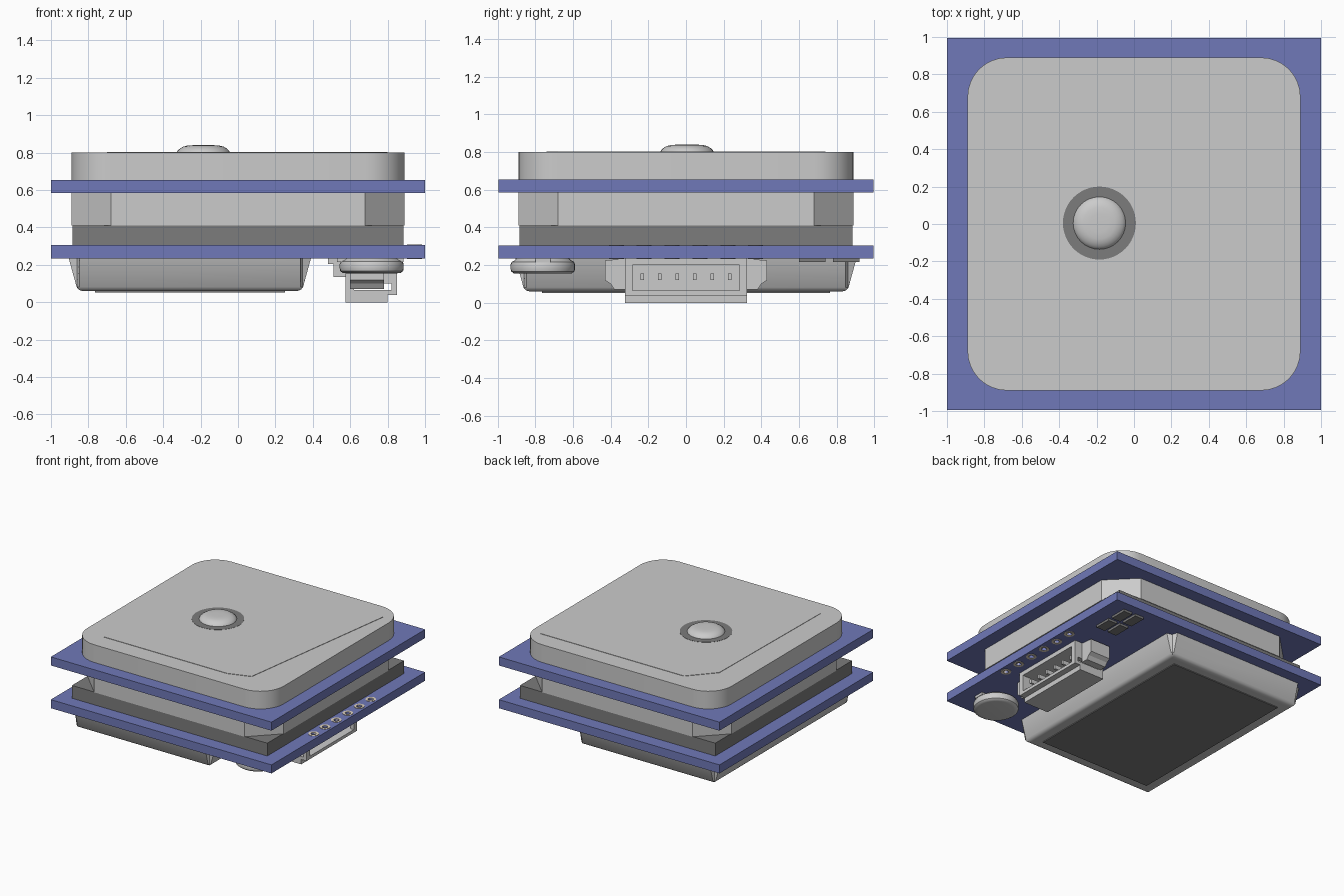
import bpy, bmesh, math

if "Cube" in bpy.data.objects:
    bpy.data.objects.remove(bpy.data.objects["Cube"])


def material(name, color):
    m = bpy.data.materials.new(name)
    m.diffuse_color = (*color, 1)
    m.use_nodes = True
    m.node_tree.nodes["Principled BSDF"].inputs["Base Color"].default_value = m.diffuse_color
    return m


BLUE = material("board_blue", (0.16, 0.19, 0.48))
DARK = material("dark_grey", (0.2, 0.2, 0.2))
BEIGE = material("pad_beige", (0.75, 0.66, 0.55))


def finish(name, bm, mat=None, smooth=False):
    bmesh.ops.recalc_face_normals(bm, faces=bm.faces[:])
    me = bpy.data.meshes.new(name)
    bm.to_mesh(me)
    bm.free()
    ob = bpy.data.objects.new(name, me)
    bpy.context.collection.objects.link(ob)
    if mat:
        me.materials.append(mat)
    if smooth:
        bpy.ops.object.select_all(action='DESELECT')
        ob.select_set(True)
        bpy.context.view_layer.objects.active = ob
        bpy.ops.object.shade_smooth_by_angle(angle=math.radians(35))
    return ob


def loft(name, loops, mat=None, smooth=False):
    """Skin a stack of equal-length loops and cap both ends."""
    bm = bmesh.new()
    rings = [[bm.verts.new(p) for p in loop] for loop in loops]
    n = len(rings[0])
    for a, b in zip(rings, rings[1:]):
        for i in range(n):
            j = (i + 1) % n
            bm.faces.new((a[i], a[j], b[j], b[i]))
    bm.faces.new(rings[0][::-1])
    bm.faces.new(rings[-1])
    return finish(name, bm, mat, smooth)


def prism(name, pts, z0, z1, mat=None, smooth=False):
    return loft(name, [[(x, y, z) for x, y in pts] for z in (z0, z1)], mat, smooth)


def boxes(name, specs, mat=None):
    """One object from several (x0, x1, y0, y1, z0, z1) boxes."""
    bm = bmesh.new()
    for x0, x1, y0, y1, z0, z1 in specs:
        vs = bmesh.ops.create_cube(bm, size=1)["verts"]
        for v in vs:
            v.co = ((x0 + x1) / 2 + v.co.x * (x1 - x0),
                    (y0 + y1) / 2 + v.co.y * (y1 - y0),
                    (z0 + z1) / 2 + v.co.z * (z1 - z0))
    return finish(name, bm, mat)


def circle(cx, cy, r, n=32):
    return [(cx + r * math.cos(2 * math.pi * i / n),
             cy + r * math.sin(2 * math.pi * i / n)) for i in range(n)]


def turned(name, cx, cy, profile, mat=None):
    return loft(name, [[(x, y, z) for x, y in circle(cx, cy, r)] for r, z in profile],
                mat, True)


def corner_rect(h, r, steps):
    """Square of half size h; steps=1 gives chamfers, more gives rounded corners."""
    pts = []
    for q, (sx, sy) in enumerate(((1, 1), (-1, 1), (-1, -1), (1, -1))):
        for i in range(steps + 1):
            a = math.pi / 2 * (q + i / steps)
            pts.append((sx * (h - r) + r * math.cos(a), sy * (h - r) + r * math.sin(a)))
    return pts


# Two circuit boards, the lower with drilled pad holes
boxes("upper_board", [(-1, 1, -0.995, 0.995, 0.585, 0.655)], BLUE)
lower = boxes("lower_board", [(-1, 1, -0.995, 0.995, 0.235, 0.305)], BLUE)
pad_x, pad_ys = 0.944, [0.148 * (i - 2.5) for i in range(6)]
bm = bmesh.new()
for y in pad_ys:
    made = bmesh.ops.create_cone(bm, cap_ends=True, segments=16, radius1=0.02,
                                 radius2=0.02, depth=0.3)
    bmesh.ops.translate(bm, verts=made["verts"], vec=(pad_x, y, 0.27))
cutter = finish("hole_cutter", bm)
cutter.hide_render = True
mod = lower.modifiers.new("holes", 'BOOLEAN')
mod.operation, mod.solver, mod.object = 'DIFFERENCE', 'EXACT', cutter
bpy.context.view_layer.objects.active = lower
bpy.ops.object.modifier_apply(modifier=mod.name)
bpy.data.objects.remove(cutter)

# Ring-shaped solder pads on both faces
bm = bmesh.new()
for y in pad_ys:
    rings = [[bm.verts.new((px, py, z)) for px, py in circle(pad_x, y, r, 16)]
             for r, z in ((0.02, 0.232), (0.04, 0.232), (0.04, 0.308), (0.02, 0.308))]
    for a, b in zip(rings, rings[1:] + rings[:1]):
        for i in range(16):
            j = (i + 1) % 16
            bm.faces.new((a[i], a[j], b[j], b[i]))
finish("solder_pads", bm, BEIGE)

# Antenna blocks and foam spacer
prism("antenna_block", corner_rect(0.89, 0.21, 8), 0.655, 0.80, smooth=True)
prism("antenna_patch", [(-0.7, -0.74), (0.42, -0.74), (0.6, -0.68), (0.8, 0.74),
                        (-0.5, 0.74), (-0.68, 0.54)], 0.80, 0.803)
prism("middle_block", corner_rect(0.89, 0.21, 1), 0.41, 0.585)
boxes("foam_spacer", [(-0.885, 0.885, -0.885, 0.885, 0.305, 0.41)], DARK)

# Feed pin on the antenna
FX, FY = -0.185, 0.005
prism("feed_ring", circle(FX, FY, 0.195, 48), 0.80, 0.8045, DARK)
turned("feed_pin", FX, FY, [(0.142, 0.80), (0.138, 0.81), (0.125, 0.822), (0.108, 0.832),
                            (0.085, 0.838), (0.05, 0.84), (0.01, 0.84)])

# Shield can underneath: rounded floor, flared flaps with notched corners
CX, HX, HY = -0.2575, 0.6025, 0.86
loops = []
for z, inset, flare in ((0.06, 0.032, 0), (0.063, 0.018, 0), (0.07, 0.006, 0),
                        (0.082, 0, 0.003), (0.235, 0, 0.045)):
    hx, hy, n = HX - inset, HY - inset, 0.012
    quad = [(hx + flare, hy - n), (hx, hy), (hx - n, hy + flare)]
    loop = []
    for sx, sy in ((1, 1), (-1, 1), (-1, -1), (1, -1)):
        for x, y in (quad if sx * sy > 0 else quad[::-1]):
            loop.append((CX + sx * x, sy * y, z))
    loops.append(loop)
loft("shield_can", loops, smooth=True)
boxes("shield_label", [(-0.765, 0.25, -0.765, 0.765, 0.053, 0.06)], DARK)

# Backup cell with its solder tabs
turned("coin_cell", 0.715, -0.76, [(0.135, 0.155), (0.155, 0.157), (0.168, 0.167),
                                   (0.171, 0.18), (0.171, 0.205), (0.165, 0.218),
                                   (0.15, 0.225), (0.14, 0.235)])
boxes("cell_tabs", [(0.53, 0.6, -0.8, -0.72, 0.215, 0.235),
                    (0.83, 0.885, -0.8, -0.72, 0.215, 0.235)])

# Connector shell, open towards +x, with a slot in each side wall
shell = [(0.575, 0.80, -0.325, 0.325, 0.0, 0.04),
         (0.575, 0.85, -0.325, 0.325, 0.04, 0.065),
         (0.575, 0.62, -0.29, 0.29, 0.065, 0.2),
         (0.575, 0.85, -0.325, 0.325, 0.2, 0.235)]
for s in (-1, 1):
    y0, y1 = sorted((s * 0.285, s * 0.325))
    shell += [(0.575, 0.62, y0, y1, 0.065, 0.2),
              (0.62, 0.85, y0, y1, 0.10, 0.2),
              (0.82, 0.85, y0, y1, 0.065, 0.10)]
boxes("connector_shell", shell)

# Mounting wings with sloped outer corners
for s, side in ((-1, "front"), (1, "back")):
    yz = [(0.32, 0.235), (0.43, 0.225), (0.43, 0.12), (0.40, 0.10), (0.38, 0.07), (0.32, 0.07)]
    loft(side + "_connector_wing", [[(x, s * y, z) for y, z in yz] for x in (0.60, 0.78)])

# Contact pins in the opening and solder legs behind
pin_ys = [0.0926 * (i - 2.5) for i in range(6)]
boxes("contact_pins", [(0.6, 0.82, y - 0.009, y + 0.009, 0.12, 0.155) for y in pin_ys])
boxes("solder_legs", [b for y in pin_ys for b in (
    (0.48, 0.58, y - 0.018, y + 0.018, 0.205, 0.235),
    (0.51, 0.58, y - 0.018, y + 0.018, 0.135, 0.21))])

# Small chips in the corner
boxes("corner_chips", [(x, x + 0.08, y, y + 0.14, 0.216, 0.235)
                       for x in (0.68, 0.79) for y in (0.6, 0.78)], DARK)
